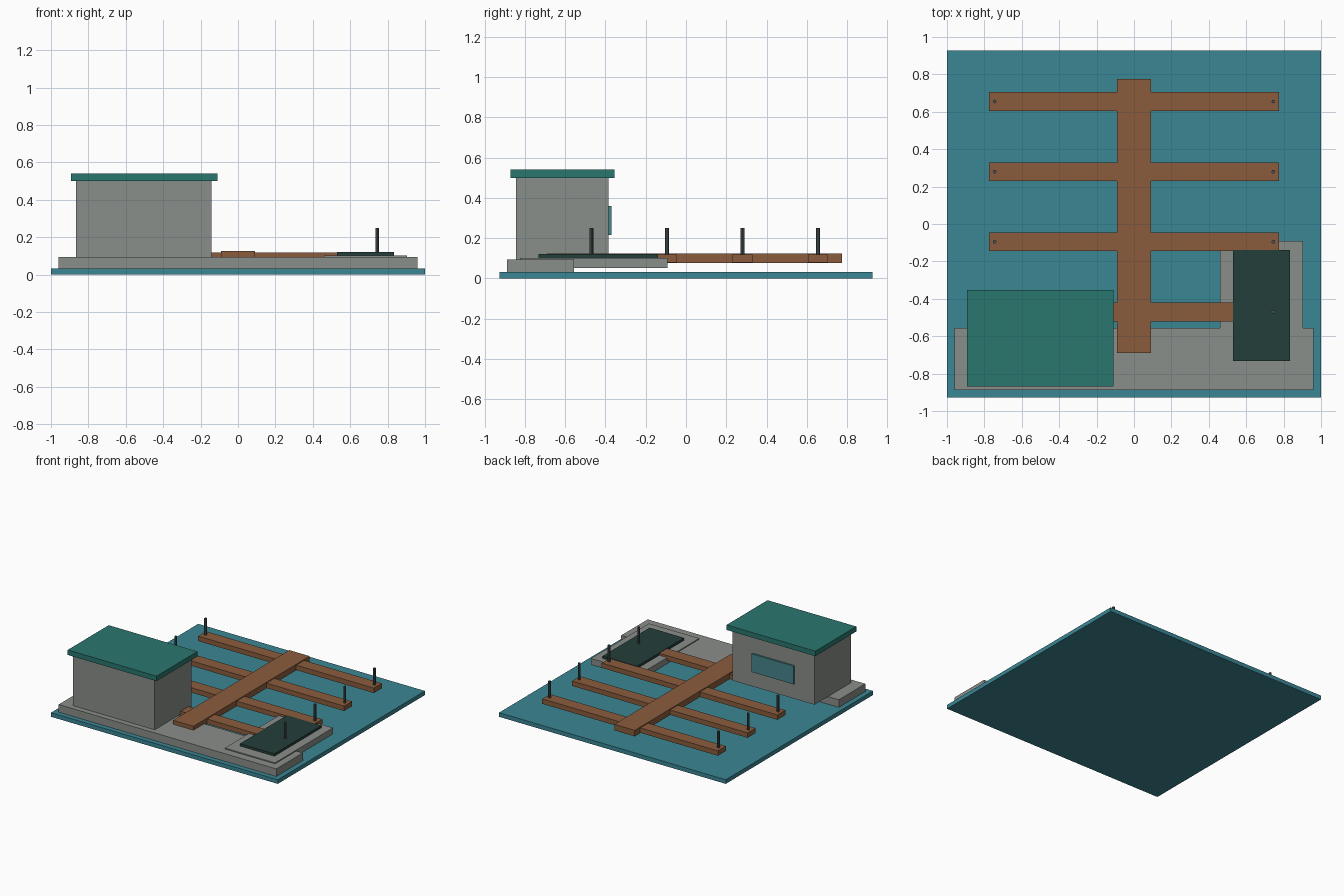
import bpy

if "Cube" in bpy.data.objects:
    bpy.data.objects.remove(bpy.data.objects["Cube"])


def material(name, srgb):
    m = bpy.data.materials.new(name)
    m.diffuse_color = [((c / 255 + 0.055) / 1.055) ** 2.4 for c in srgb] + [1]
    m.use_nodes = True
    m.node_tree.nodes["Principled BSDF"].inputs["Base Color"].default_value = m.diffuse_color
    return m


WATER = material("water", (58, 134, 148))
STONE = material("stone", (138, 142, 138))
WOOD = material("wood", (138, 92, 60))
ROOF = material("roof", (42, 118, 110))
DARK = material("dark", (36, 62, 58))
GLASS = material("glass", (70, 134, 140))
METAL = material("metal", (72, 84, 86))


def box(name, x, y, z, mat):
    """Box from (min, max) ranges on each axis."""
    bpy.ops.mesh.primitive_cube_add(size=1, location=[sum(r) / 2 for r in (x, y, z)])
    o = bpy.context.object
    o.name = name
    o.scale = [r[1] - r[0] for r in (x, y, z)]
    bpy.ops.object.transform_apply(location=False, rotation=False, scale=True)
    o.data.materials.append(mat)
    return o


# Water and quay
box("water", (-1, 1), (-0.927, 0.927), (0, 0.033), WATER)
box("quay", (-0.96, 0.96), (-0.888, -0.555), (0.033, 0.094), STONE)

# Harbour building
box("building_walls", (-0.865, -0.143), (-0.845, -0.384), (0.094, 0.5), STONE)
box("building_roof", (-0.893, -0.11), (-0.87, -0.354), (0.5, 0.54), ROOF)
box("building_window", (-0.69, -0.32), (-0.39, -0.37), (0.215, 0.36), GLASS)

# Slipway
box("slipway_slab", (0.46, 0.903), (-0.823, -0.092), (0.053, 0.102), STONE)
box("slipway_deck", (0.53, 0.834), (-0.733, -0.14), (0.1, 0.121), DARK)

# Main pier, with cross piers and mooring posts
box("main_pier", (-0.09, 0.09), (-0.69, 0.775), (0.077, 0.125), WOOD)
for i in range(4):
    y = -0.47 + 0.375 * i
    box(f"cross_pier_{i + 1}", (-0.775, 0.775), (y - 0.05, y + 0.05), (0.079, 0.118), WOOD)
    for side, x in (("left", -0.745), ("right", 0.745)):
        bpy.ops.mesh.primitive_cylinder_add(vertices=8, radius=0.01, depth=0.14,
                                            location=(x, y, 0.18))
        post = bpy.context.object
        post.name = f"mooring_post_{side}_{i + 1}"
        post.data.materials.append(METAL)
